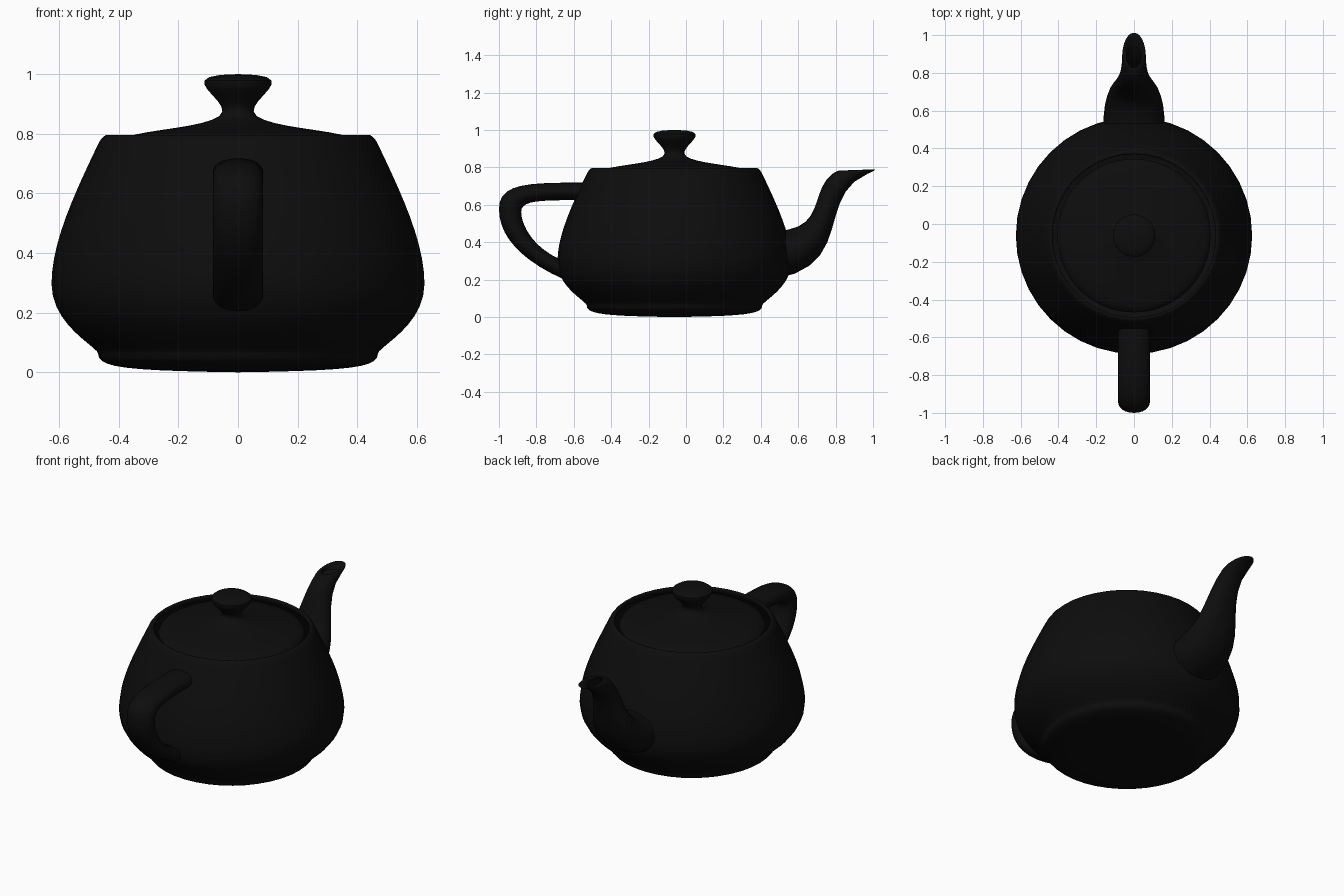
import bpy, bmesh
from math import sin, cos, pi, radians

if "Cube" in bpy.data.objects:
    bpy.data.objects.remove(bpy.data.objects["Cube"])

S, Y0, Z0 = 0.3128, -0.0616, 0.015   # scale and offset from design units
SIDES, STEPS = 40, 10

black = bpy.data.materials.new("black_glaze")
black.diffuse_color = (0.004, 0.004, 0.004, 1)
black.use_nodes = True
black.node_tree.nodes["Principled BSDF"].inputs["Base Color"].default_value = black.diffuse_color


def bezier(pts, t):
    k = ((1 - t) ** 3, 3 * t * (1 - t) ** 2, 3 * t * t * (1 - t), t ** 3)
    return tuple(sum(w * p[i] for w, p in zip(k, pts)) for i in range(len(pts[0])))


def path(pts):
    """Sample a chain of cubic curves that share end points."""
    out = [pts[0]]
    for i in range(0, len(pts) - 1, 3):
        out += [bezier(pts[i:i + 4], j / STEPS) for j in range(1, STEPS + 1)]
    return out


def skin(name, rings):
    """Join closed rings of points into a smooth surface."""
    bm = bmesh.new()
    rows = [[bm.verts.new((x * S, y * S + Y0, z * S + Z0)) for x, y, z in r] for r in rings]
    n = len(rows[0])
    for a, b in zip(rows, rows[1:]):
        for i in range(n):
            j = (i + 1) % n
            bm.faces.new((a[i], a[j], b[j], b[i]))
    bmesh.ops.remove_doubles(bm, verts=bm.verts, dist=1e-5)
    bmesh.ops.recalc_face_normals(bm, faces=bm.faces)
    me = bpy.data.meshes.new(name)
    bm.to_mesh(me)
    bm.free()
    me.materials.append(black)
    ob = bpy.data.objects.new(name, me)
    bpy.context.collection.objects.link(ob)
    bpy.ops.object.select_all(action='DESELECT')
    ob.select_set(True)
    bpy.context.view_layer.objects.active = ob
    bpy.ops.object.shade_smooth_by_angle(angle=radians(50))


def lathe(name, profile):
    skin(name, [[(r * cos(2 * pi * i / SIDES), r * sin(2 * pi * i / SIDES), z)
                 for i in range(SIDES)] for r, z in path(profile)])


def tube(name, edge_a, edge_b):
    """Sweep a rounded section between two side-view edges of (y, z, width)."""
    n = 12
    rings = []
    for a, b in zip(path(edge_a), path(edge_b)):
        half = []
        for i in range(n + 1):
            y, z, x = bezier([(a[0], a[1], 0), a, b, (b[0], b[1], 0)], i / n)
            half.append((x, y, z))
        rings.append(half + [(-x, y, z) for x, y, z in half[-2:0:-1]])
    skin(name, rings)


# Body with rolled rim, belly and shallow domed base
lathe("body", [(1.4, 2.4), (1.3375, 2.531), (1.4375, 2.531), (1.5, 2.4),
               (1.75, 1.875), (2, 1.35), (2, 0.9),
               (2, 0.45), (1.5, 0.225), (1.5, 0.15),
               (1.5, 0.0), (1.2, -0.03), (0, -0.048)])

# Lid with knob
lathe("lid", [(0, 3.15), (0.8, 3.15), (0, 2.85), (0.2, 2.7),
              (0.4, 2.55), (1.3, 2.55), (1.3, 2.4)])

# Handle: inner edge, outer edge
W = 0.36
tube("handle",
     [(y, z, W) for y, z in [(-1.6, 1.95), (-2.3, 1.95), (-2.62, 1.95), (-2.62, 1.75),
                             (-2.62, 1.55), (-2.45, 1.17), (-1.98, 0.95)]],
     [(y, z, W) for y, z in [(-1.5, 2.25), (-2.5, 2.25), (-3, 2.25), (-3, 1.8),
                             (-3, 1.35), (-2.65, 0.9375), (-1.9, 0.6)]])

# Spout: upper edge, lower edge, lip turned in at the tip
widths = [0.7, 0.7, 0.27, 0.27, 0.27, 0.16, 0.16]
upper = [(1.7, 1.425), (2.6, 1.425), (2.3, 2.1), (2.7, 2.4),
         (2.8, 2.475), (2.9, 2.475), (2.8, 2.4)]
lower = [(1.7, 0.6), (3.1, 0.825), (2.4, 2.025), (3.3, 2.4),
         (3.525, 2.494), (3.45, 2.5125), (3.2, 2.4)]
tube("spout", [(*p, w) for p, w in zip(upper, widths)],
     [(*p, w) for p, w in zip(lower, widths)])
